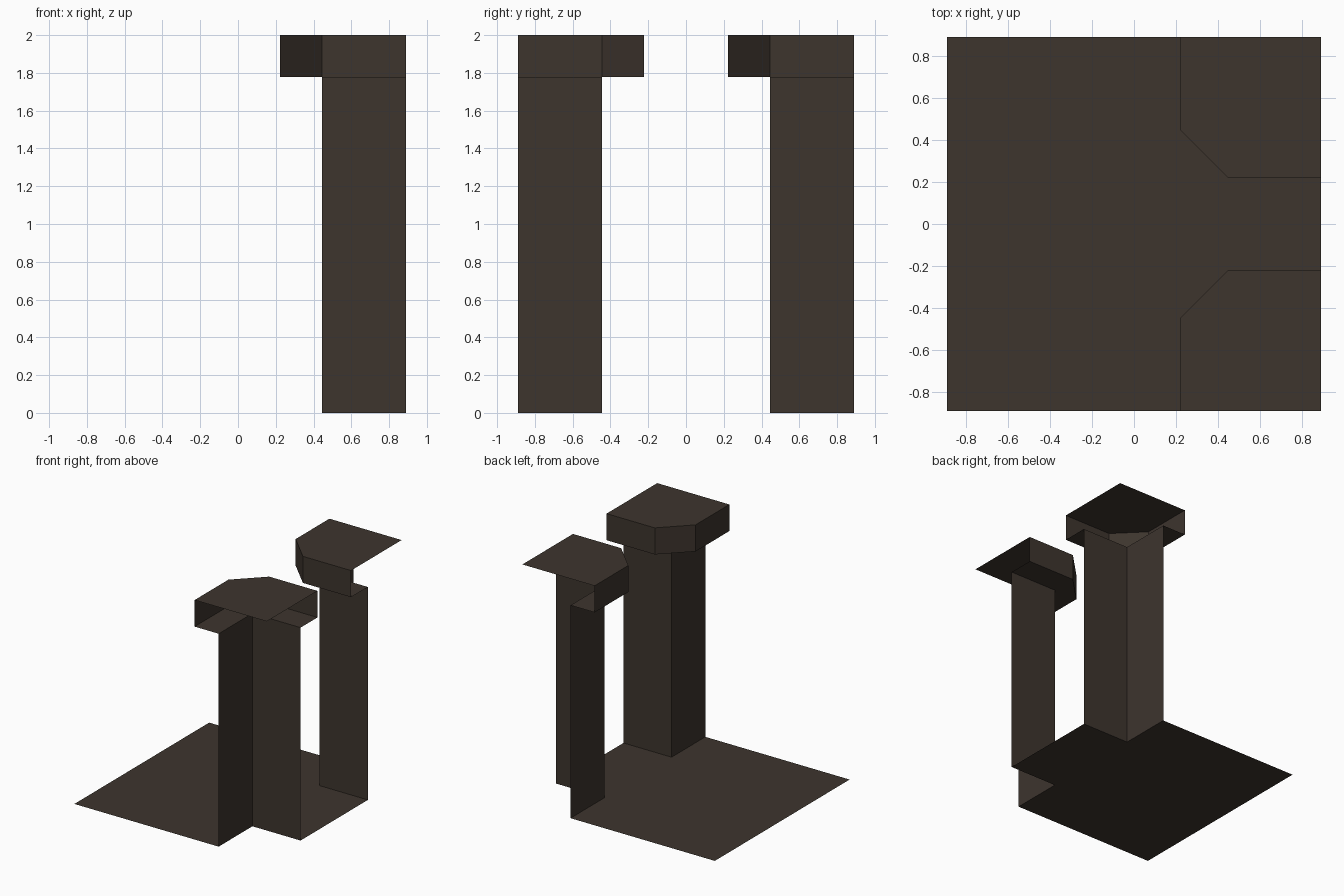
import bpy, bmesh

if "Cube" in bpy.data.objects:
    bpy.data.objects.remove(bpy.data.objects["Cube"])

E, P, C, T, H = 0.889, 0.444, 0.222, 2.0, 1.778  # edge, post, cap, top, cap underside

stone = bpy.data.materials.new("dark brown stone")
stone.diffuse_color = (0.047, 0.035, 0.027, 1)
stone.use_nodes = True
stone.node_tree.nodes["Principled BSDF"].inputs["Base Color"].default_value = stone.diffuse_color


def make(name, faces, flip=False):
    bm = bmesh.new()
    for f in faces:
        pts = [(x, -y, z) for x, y, z in reversed(f)] if flip else f
        bm.faces.new([bm.verts.new(p) for p in pts])
    bmesh.ops.remove_doubles(bm, verts=bm.verts, dist=0.0001)
    me = bpy.data.meshes.new(name)
    bm.to_mesh(me)
    bm.free()
    me.materials.append(stone)
    ob = bpy.data.objects.new(name, me)
    bpy.context.collection.objects.link(ob)


def walls(path, z0, z1):
    return [[(*a, z0), (*b, z0), (*b, z1), (*a, z1)] for a, b in zip(path, path[1:])]


def flat(pts, z):
    return [(x, y, z) for x, y in pts]


# Floor sheet, open under the two corner posts
make("floor", [flat([(-E, -E), (P, -E), (P, E), (-E, E)], 0),
               flat([(P, -P), (E, -P), (E, P), (P, P)], 0)])

# Corner posts and chamfered caps: only the inward sides exist
post = [(P, E), (P, P), (E, P)]
rim = [(C, E), (C, P), (P, C), (E, C)]
under = [[rim[0], rim[1], post[1], post[0]],
         [rim[1], rim[2], post[1]],
         [rim[2], rim[3], post[2], post[1]]]
for side, flip in (("back", False), ("front", True)):
    make(side + "_post", walls(post, 0, H), flip)
    cap = walls(rim, H, T)
    cap.append(flat(rim + [(E, E)], T))
    cap += [flat(u[::-1], H) for u in under]
    make(side + "_cap", cap, flip)
